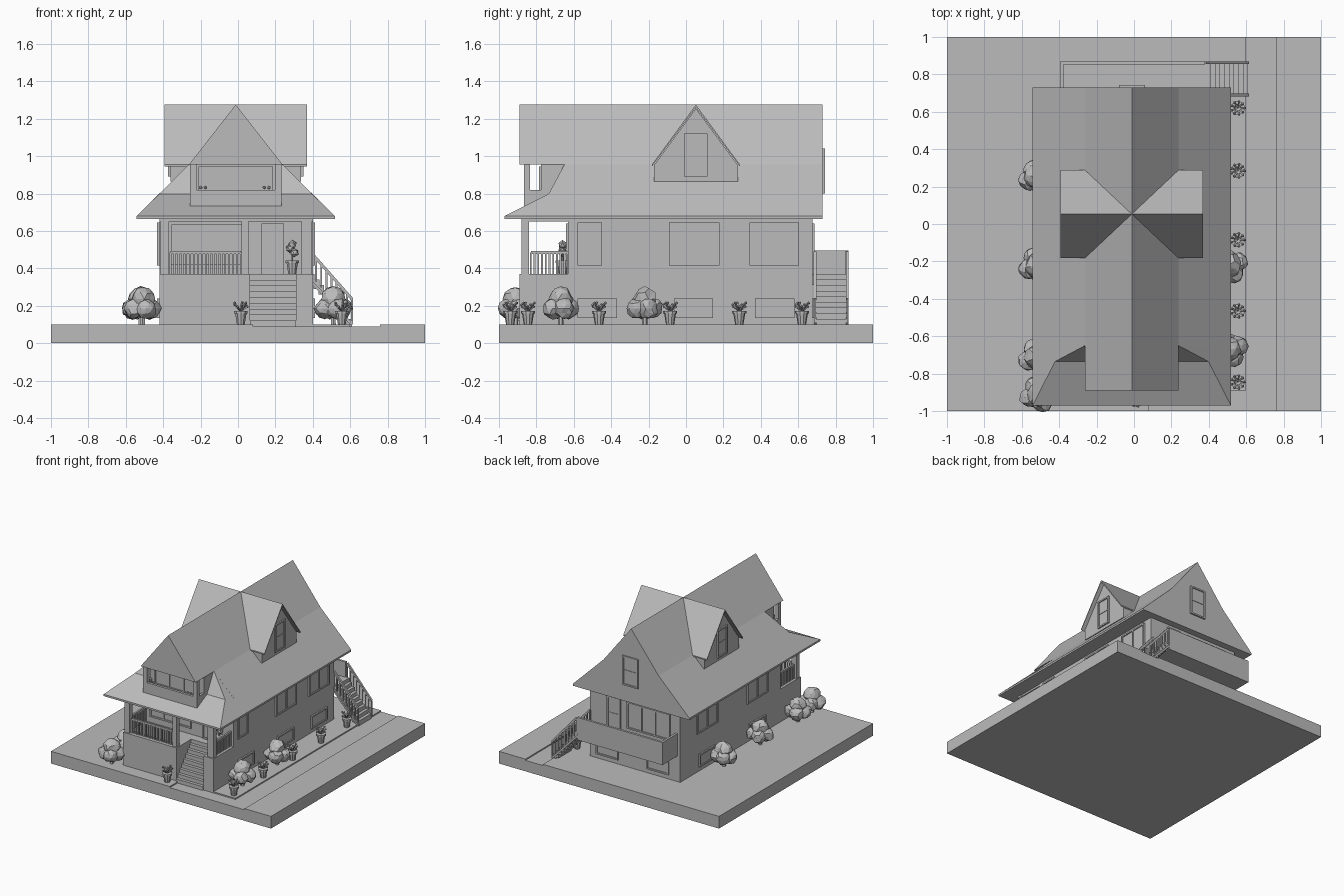
import bpy, bmesh, math, random
from mathutils import Vector, Matrix

random.seed(4)
cube = bpy.data.objects.get("Cube")
if cube:
    bpy.data.objects.remove(cube)

GREY = bpy.data.materials.new("plain grey")
GREY.use_nodes = True
GREY.diffuse_color = (0.5, 0.5, 0.5, 1)
GREY.node_tree.nodes["Principled BSDF"].inputs["Base Color"].default_value = GREY.diffuse_color

MID = -0.012                      # centre line of the house
LEFT, RIGHT = -0.42, 0.4          # side walls
FRONT, BACK, PORCH = -0.63, 0.675, -0.89
GROUND, FLOOR, EAVE, KINK, RIDGE = 0.1, 0.37, 0.68, 0.955, 1.275


def finish(name, bm):
    bmesh.ops.recalc_face_normals(bm, faces=bm.faces)
    mesh = bpy.data.meshes.new(name)
    bm.to_mesh(mesh)
    bm.free()
    mesh.materials.append(GREY)
    ob = bpy.data.objects.new(name, mesh)
    bpy.context.collection.objects.link(ob)
    return ob


def add_box(bm, x, y, z):
    lo, hi = Vector((x[0], y[0], z[0])), Vector((x[1], y[1], z[1]))
    m = Matrix.Translation((lo + hi) / 2) @ Matrix.Diagonal((hi - lo).to_4d())
    bmesh.ops.create_cube(bm, size=1, matrix=m)


def boxes(name, *parts):
    bm = bmesh.new()
    for p in parts:
        add_box(bm, *p)
    return finish(name, bm)


def add_bar(bm, a, b, w):
    a, b = Vector(a), Vector(b)
    d = b - a
    m = Matrix.Translation((a + b) / 2) @ d.to_track_quat('Z', 'Y').to_matrix().to_4x4()
    bmesh.ops.create_cube(bm, size=1, matrix=m @ Matrix.Diagonal((w, w, d.length, 1)))


def loft(name, rings):
    bm = bmesh.new()
    loops = [[bm.verts.new(p) for p in r] for r in rings]
    n = len(loops[0])
    for a, b in zip(loops, loops[1:]):
        for i in range(n):
            j = (i + 1) % n
            bm.faces.new((a[i], a[j], b[j], b[i]))
    bm.faces.new(loops[0])
    bm.faces.new(loops[-1])
    return finish(name, bm)


def railing(name, a, b, height, count, w=0.01):
    bm = bmesh.new()
    a, b, up = Vector(a), Vector(b), Vector((0, 0, height))
    add_bar(bm, a + up, b + up, w * 1.5)
    for i in range(count + 1):
        p = a.lerp(b, i / count)
        add_bar(bm, p, p + up, w)
    return finish(name, bm)


def window(name, axis, wall, out, u, z, panes=1, sash=False, t=0.012):
    """Framed window on a wall: axis is the wall's normal, out its sign."""
    bm = bmesh.new()

    def part(us, zs, depth):
        d = sorted((wall - out * 0.004, wall + out * depth))
        add_box(bm, *((d, us, zs) if axis == 'x' else (us, d, zs)))
    part(u, z, 0.004)
    for edge in (z[0], z[1] - t):
        part(u, (edge, edge + t), 0.012)
    for i in range(panes + 1):
        p = u[0] + (u[1] - u[0] - t) * i / panes
        part((p, p + t), z, 0.012)
    if sash:
        m = sum(z) / 2
        part(u, (m, m + t / 2), 0.008)
    return finish(name, bm)


# Ground: sunken paving with raised lawns
boxes("paving", ((-1, 1), (-1, 1), (0, 0.09)))
boxes("lawn", ((-1, 0.08), (-1, 1), (0.085, GROUND)), ((0.08, 0.6), (PORCH, 1), (0.085, GROUND)),
      ((0.76, 1), (-1, 1), (0.085, GROUND)))

# House body and porch base with a stair recess
STAIR = (0.065, 0.31)
boxes("house_walls", ((LEFT, RIGHT), (FRONT, BACK), (0.09, 0.675)))
boxes("porch_base", ((LEFT, STAIR[0]), (PORCH, FRONT), (0.09, FLOOR)),
      ((STAIR[1], RIGHT), (PORCH, FRONT), (0.09, FLOOR)))
STEPS = 9
rise = (FLOOR - 0.09) / STEPS
boxes("front_steps", *[(STAIR, (PORCH - 0.01 + 0.025 * i, FRONT), (0.085, 0.09 + rise * (i + 1)))
                       for i in range(STEPS)])

# Porch columns, beam and railings
boxes("porch_columns", *[(x, (-0.88, -0.84), (FLOOR, 0.67))
                         for x in ((LEFT + 0.005, -0.37), (0.02, 0.055), (0.34, RIGHT - 0.005))])
boxes("porch_beams", ((LEFT, RIGHT), (-0.88, -0.84), (0.65, 0.675)),
      *[((x, x + 0.04), (-0.84, FRONT), (0.65, 0.675)) for x in (LEFT + 0.005, RIGHT - 0.045)])
railing("porch_front_railing", (-0.36, -0.86, FLOOR), (0.015, -0.86, FLOOR), 0.115, 18)
for side, x in (("left", RIGHT - 0.025), ("right", LEFT + 0.025)):
    railing("porch_railing_" + side, (x, -0.83, FLOOR), (x, FRONT, FLOOR), 0.115, 10)

# Main roof: flared gable prism
profile = [(-0.53, 0.665), (-0.53, EAVE), (-0.25, KINK), (0, RIDGE),
           (0.25, KINK), (0.53, EAVE), (0.53, 0.665)]
loft("main_roof", [[(MID + x, y, z) for x, z in profile] for y in (-0.65, 0.73)])
loft("front_gable", [[(MID + x, y, z) for x, z in profile[2:5]] for y in (PORCH, -0.6)])

# Porch roof: hipped skirt that steepens toward the gable
hip = [(0.53, -0.97, 0.665), (0.53, -0.97, EAVE), (0.41, -0.735, 0.797), (0.25, -0.65, KINK)]
loft("porch_roof", [[(MID - h, -0.64, z), (MID - h, y, z), (MID + h, y, z), (MID + h, -0.64, z)]
                    for h, y, z in hip])

# Gable balcony
BX = (MID - 0.245, MID + 0.245)
boxes("balcony_parapet", (BX, (-0.865, -0.845), (0.72, 0.82)),
      *[((x, x + 0.02), (-0.865, -0.7), (0.72, 0.82)) for x in (BX[0], BX[1] - 0.02)])
boxes("balcony_posts", *[((x, x + 0.035), (-0.865, -0.835), (0.8, KINK))
                         for x in (BX[0], BX[1] - 0.035)])
boxes("balcony_back_wall", (BX, (-0.775, -0.65), (0.72, KINK)))
window("balcony_window", 'y', -0.775, -1, (MID - 0.2, MID + 0.2), (0.78, 0.945), 3)

# Cross gable dormers
DY = 0.053
loft("dormer_walls", [[(MID + x, DY + y, z) for y, z in
                       ((-0.225, 0.865), (-0.225, 0.95), (0, 1.255), (0.225, 0.95), (0.225, 0.865))]
                      for x in (-0.35, 0.35)])
loft("dormer_roof", [[(MID + x, DY + y, z) for y, z in
                      ((-0.235, 0.945), (-0.235, KINK), (0, RIDGE),
                       (0.235, KINK), (0.235, 0.945), (0, 1.26))] for x in (-0.38, 0.38)])
for out, side in ((1, "left"), (-1, "right")):
    window("dormer_window_" + side, 'x', MID + out * 0.35, out, (-0.01, 0.115), (0.89, 1.12), 1, True)

# Side windows, main floor and basement
MAIN, LOW = (0.415, 0.645), (0.135, 0.24)
for u, n in (((-0.58, -0.45), 1), ((-0.09, 0.18), 2), ((0.34, 0.605), 2)):
    window("left_window", 'x', RIGHT, 1, u, MAIN, n)
for y in (-0.475, 0.04, 0.475):
    window("left_basement_window", 'x', RIGHT, 1, (y - 0.105, y + 0.105), LOW)
for y in (-0.32, 0.33):
    window("right_window", 'x', LEFT, -1, (y - 0.135, y + 0.135), MAIN, 2)
    window("right_basement_window", 'x', LEFT, -1, (y - 0.105, y + 0.105), LOW)

# Front and back windows and doors
window("front_window", 'y', FRONT, -1, (-0.355, 0.02), (0.42, 0.635), 3)
window("front_door", 'y', FRONT, -1, (0.125, 0.245), (FLOOR, 0.64))
window("back_door", 'y', BACK, 1, (0.12, 0.24), (FLOOR, 0.64), 1, True)
window("back_window", 'y', BACK, 1, (-0.33, 0.06), (0.42, 0.635), 3)
window("attic_window", 'y', 0.73, 1, (-0.08, 0.06), (0.8, 1.04), 1, True)
for x in (-0.22, 0.24):
    window("back_basement_window", 'y', BACK, 1, (x - 0.1, x + 0.1), LOW)

# Back deck with solid parapet, and side stairs
DX, DEND = (-0.395, 0.38), 0.87
boxes("back_deck", (DX, (BACK, DEND), (0.31, FLOOR)),
      (DX, (DEND - 0.018, DEND), (0.31, 0.495)),
      ((DX[0], DX[0] + 0.018), (BACK, DEND), (0.31, 0.495)))
drop = (FLOOR - GROUND) / STEPS
boxes("back_steps", *[((0.38 + 0.025 * i, 0.41 + 0.025 * i), (0.695, 0.86),
                       (FLOOR - drop * (i + 1) - 0.02, FLOOR - drop * i)) for i in range(STEPS)])
for y in (0.69, 0.862):
    railing("back_stair_railing", (0.39, y, 0.36), (0.61, y, GROUND + 0.01), 0.125, 8)
    bm = bmesh.new()
    add_bar(bm, (0.38, y, 0.34), (0.61, y, GROUND), 0.015)
    finish("back_stair_stringer", bm)


# Garden plants
def add_ball(bm, p, r, detail=1):
    m = Matrix.Translation(p) @ Matrix.Rotation(random.random() * 3, 4, 'Z')
    got = bmesh.ops.create_icosphere(bm, subdivisions=detail, radius=r, matrix=m)
    for v in got["verts"]:
        v.co += (v.co - Vector(p)) * random.uniform(-0.12, 0.12)


def add_cone(bm, p, r0, r1, h, sides=10):
    bmesh.ops.create_cone(bm, cap_ends=True, segments=sides, radius1=r0, radius2=r1, depth=h,
                          matrix=Matrix.Translation(Vector(p) + Vector((0, 0, h / 2))))


def bush(x, y):
    bm = bmesh.new()
    add_cone(bm, (x, y, GROUND), 0.015, 0.012, 0.06, 6)
    for i in range(4):
        a = i * math.pi / 2 + 0.4
        add_ball(bm, (x + 0.05 * math.cos(a), y + 0.045 * math.sin(a), 0.185), 0.054, 2)
    add_ball(bm, (x, y, 0.235), 0.064, 2)
    finish("bush", bm)


def potted_plant(x, y, z, topiary=False):
    bm = bmesh.new()
    add_cone(bm, (x, y, z), 0.022, 0.032, 0.06)
    add_cone(bm, (x, y, z + 0.058), 0.038, 0.038, 0.014)
    if topiary:
        add_cone(bm, (x, y, z + 0.06), 0.006, 0.006, 0.07, 6)
        for dx, h in ((0.01, 0.115), (-0.012, 0.135), (0.0, 0.155)):
            add_ball(bm, (x + dx, y, z + h), 0.024)
    else:
        for i in range(9):
            a = i * math.tau / 9
            base = Vector((x, y, z + 0.07))
            tip = base + Vector((0.035 * math.cos(a), 0.035 * math.sin(a), 0.025 + 0.01 * (i % 3)))
            add_bar(bm, base, tip, 0.008)
            add_ball(bm, tip, 0.008)
    finish("topiary_pot" if topiary else "flower_pot", bm)


for spot in ((0.51, -0.22), (0.51, -0.67), (-0.52, 0.25), (-0.52, -0.22), (-0.52, -0.71), (-0.51, -0.91)):
    bush(*spot)
for y in (0.62, 0.285, -0.085, -0.465, -0.845):
    potted_plant(0.555, y, GROUND)
potted_plant(0.015, -0.94, GROUND)
potted_plant(0.29, -0.66, FLOOR, True)

# Small blooms on the balcony parapet
bm = bmesh.new()
for x in (-0.2, -0.175, 0.14, 0.165):
    add_ball(bm, (x, -0.85, 0.832), 0.01)
finish("balcony_blooms", bm)
